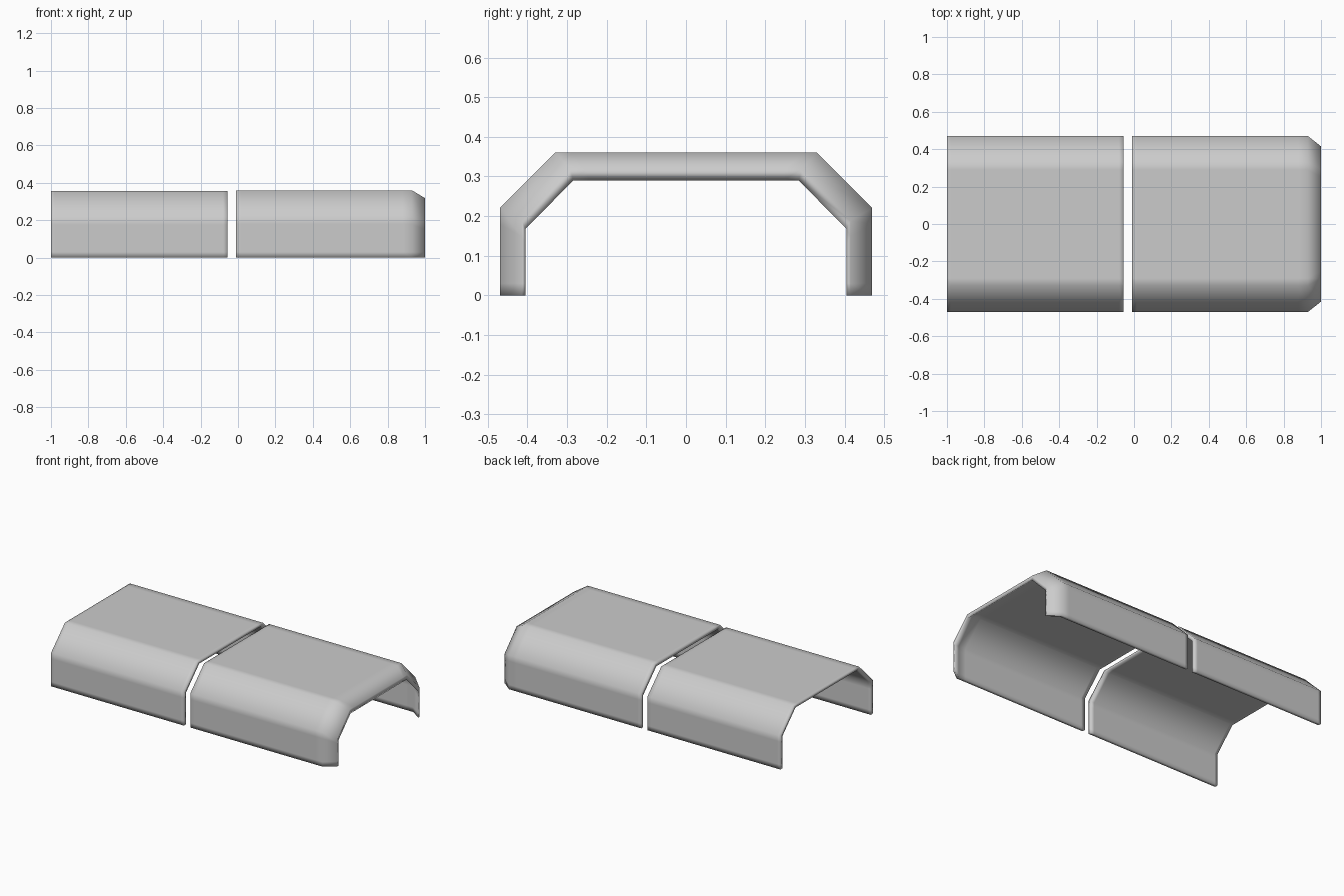
import bpy
import bmesh

cube = bpy.data.objects.get("Cube")
if cube:
    bpy.data.objects.remove(cube, do_unlink=True)

grey = bpy.data.materials.new("plain_grey")
grey.use_nodes = True
colour = (0.6, 0.6, 0.6, 1)
grey.diffuse_color = colour
grey.node_tree.nodes["Principled BSDF"].inputs["Base Color"].default_value = colour


def arch(dy, dz):
    """Chamfered arch section, pulled in by dy at the sides and dz at the top."""
    y, z = 0.47 - dy, 0.36 - dz
    shoulder_y, shoulder_z = 0.33 - 0.7 * dy, 0.22 - 0.75 * dz
    half = [(y, 0), (y, 0.03), (y, shoulder_z - 0.04), (y, shoulder_z),
            (shoulder_y, z), (shoulder_y - 0.04, z)]
    return half + [(-a, b) for a, b in reversed(half)]


def shell(name, outer, inner):
    """Skin matching outer and inner rings (x, dy, dz) into a thin cover."""
    bm = bmesh.new()
    rings = [[bm.verts.new((x, y, z)) for y, z in arch(dy, dz)]
             for x, dy, dz in outer + inner[::-1]]
    count = len(rings)
    # Walls and end lips
    for i, ring in enumerate(rings):
        nxt = rings[(i + 1) % count]
        for j in range(len(ring) - 1):
            bm.faces.new((ring[j], ring[j + 1], nxt[j + 1], nxt[j]))
    # Bottom rims
    for i in range(len(outer) - 1):
        a, b, c, d = rings[i], rings[i + 1], rings[count - 2 - i], rings[count - 1 - i]
        for k in (0, -1):
            bm.faces.new((a[k], b[k], c[k], d[k]))
    bmesh.ops.recalc_face_normals(bm, faces=bm.faces)
    mesh = bpy.data.meshes.new(name)
    bm.to_mesh(mesh)
    bm.free()
    mesh.materials.append(grey)
    mesh.shade_smooth()
    obj = bpy.data.objects.new(name, mesh)
    bpy.context.collection.objects.link(obj)


WALL = 0.02

# Straight cover
stations = [-1, -0.98, -0.08, -0.055]
shell("straight_cover",
      [(x, 0, 0.004) for x in stations],
      [(x, WALL, WALL) for x in stations])

# Cover with a tapered end
stations = [-0.01, 0.015, 0.88, 0.93]
shell("tapered_cover",
      [(x, 0, 0) for x in stations] + [(1, 0.055, 0.042)],
      [(x, WALL, WALL) for x in stations] + [(1, 0.065, 0.07)])
